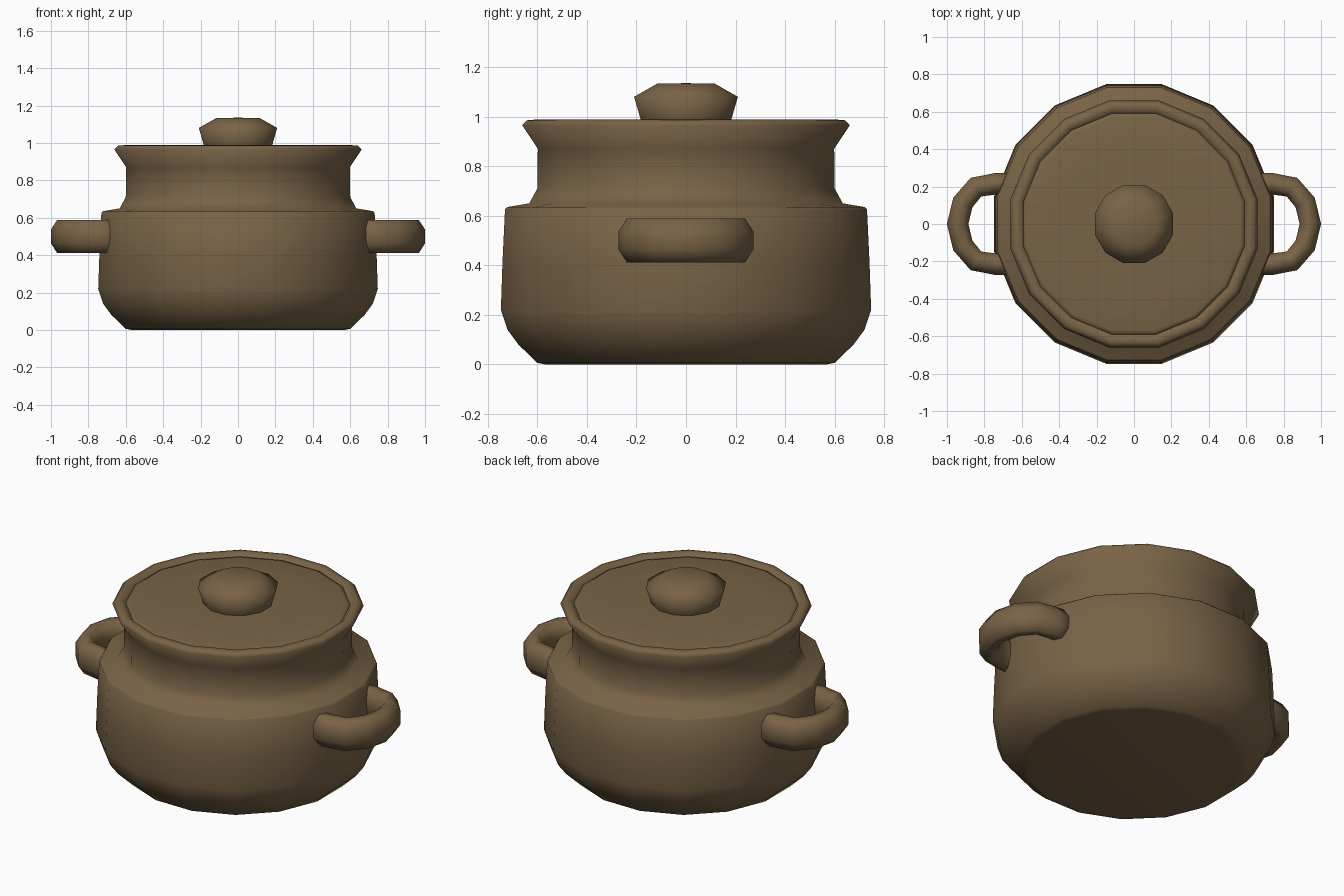
import bpy, bmesh, math
from mathutils import Vector

if "Cube" in bpy.data.objects:
    bpy.data.objects.remove(bpy.data.objects["Cube"])

clay = bpy.data.materials.new("brown_clay")
clay.diffuse_color = (0.19, 0.125, 0.062, 1)
clay.use_nodes = True
clay.node_tree.nodes["Principled BSDF"].inputs["Base Color"].default_value = clay.diffuse_color


def finish(bm, name):
    bmesh.ops.recalc_face_normals(bm, faces=bm.faces)
    for f in bm.faces:
        f.smooth = True
    mesh = bpy.data.meshes.new(name)
    bm.to_mesh(mesh)
    bm.free()
    mesh.materials.append(clay)
    obj = bpy.data.objects.new(name, mesh)
    bpy.context.collection.objects.link(obj)
    return obj


def bridge(bm, a, b):
    n = len(a)
    for i in range(n):
        bm.faces.new((a[i], a[(i + 1) % n], b[(i + 1) % n], b[i]))


def lathe(name, profile, sides, turn=0.5):
    """Spin (radius, z) points around z; a zero radius closes an end."""
    bm = bmesh.new()
    rings = []
    for r, z in profile:
        if r == 0:
            rings.append([bm.verts.new((0, 0, z))])
        else:
            rings.append([bm.verts.new((r * math.cos(2 * math.pi * (i + turn) / sides),
                                        r * math.sin(2 * math.pi * (i + turn) / sides), z))
                          for i in range(sides)])
    for a, b in zip(rings, rings[1:]):
        if len(a) > 1 and len(b) > 1:
            bridge(bm, a, b)
        else:
            tip, ring = (a[0], b) if len(a) == 1 else (b[0], a)
            for i in range(sides):
                bm.faces.new((tip, ring[i], ring[(i + 1) % sides]))
    return finish(bm, name)


def handle(name, side):
    """Sweep an oval section along a half loop in the xy plane."""
    half = [(0.64, 0.215), (0.74, 0.215), (0.845, 0.197), (0.915, 0.115)]
    path = half + [(0.943, 0)] + [(x, -y) for x, y in reversed(half)]
    pts = [Vector((x * side, y, 0.5)) for x, y in path]
    bm = bmesh.new()
    rings = []
    for i, p in enumerate(pts):
        t = (pts[min(i + 1, len(pts) - 1)] - pts[max(i - 1, 0)]).normalized()
        out = Vector((-t.y, t.x, 0))
        ring = []
        for k in range(8):
            a = math.pi * (k + 0.5) / 4
            ring.append(bm.verts.new(p + out * 0.062 * math.cos(a)
                                     + Vector((0, 0, 0.096 * math.sin(a)))))
        rings.append(ring)
    for a, b in zip(rings, rings[1:]):
        bridge(bm, a, b)
    bm.faces.new(rings[0])
    bm.faces.new(rings[-1])
    return finish(bm, name)


# pot: base, belly, shoulder, neck, flared rim and inner wall
lathe("pot", [(0, 0), (0.58, 0), (0.612, 0.006), (0.69, 0.08), (0.735, 0.14),
              (0.762, 0.22), (0.755, 0.42), (0.745, 0.625), (0.735, 0.635),
              (0.645, 0.65), (0.612, 0.71), (0.61, 0.87), (0.674, 0.965),
              (0.655, 0.985), (0.62, 0.988), (0.595, 0.96), (0.57, 0.9),
              (0.57, 0.1), (0, 0.06)], 16)

# lid disc, slightly lower at its edge
lathe("lid", [(0, 0.93), (0.59, 0.93), (0.612, 0.966), (0.58, 0.974),
              (0.4, 0.982), (0.2, 0.986), (0, 0.986)], 16)

# knob on the lid
lathe("lid_knob", [(0, 0.96), (0.18, 0.965), (0.19, 0.99), (0.217, 1.08),
                   (0.12, 1.133), (0, 1.135)], 12)

# side handles
handle("right_handle", 1)
handle("left_handle", -1)
